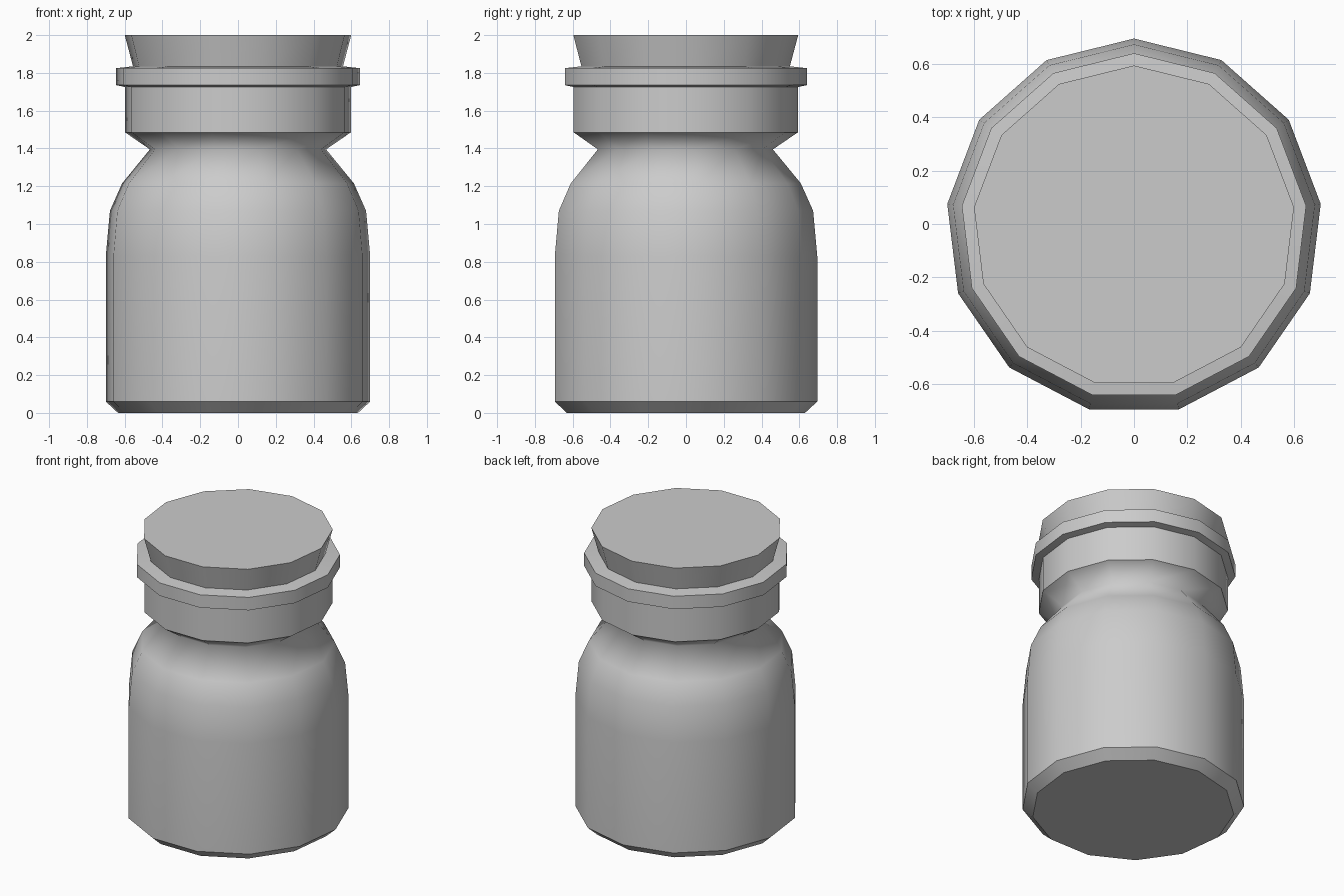
import bpy, bmesh, math

cube = bpy.data.objects.get("Cube")
if cube:
    bpy.data.objects.remove(cube, do_unlink=True)

SIDES = 13
CENTRE_Y = -0.01

grey = bpy.data.materials.new("plain grey")
grey.use_nodes = True
colour = (0.6, 0.6, 0.6, 1)
grey.diffuse_color = colour
grey.node_tree.nodes["Principled BSDF"].inputs["Base Color"].default_value = colour


def lathe(name, profile, sharp, cap_bottom=False, cap_top=False):
    """Turn a (radius, height) profile; rings listed in sharp keep a hard edge."""
    bm = bmesh.new()
    rings = []
    for radius, z in profile:
        ring = []
        for i in range(SIDES):
            a = math.pi / 2 + math.tau * i / SIDES
            ring.append(bm.verts.new((radius * math.cos(a), radius * math.sin(a), z)))
        rings.append(ring)
    for low, high in zip(rings, rings[1:]):
        for i in range(SIDES):
            j = (i + 1) % SIDES
            bm.faces.new((low[i], low[j], high[j], high[i]))
    if cap_bottom:
        bm.faces.new(rings[0][::-1])
    if cap_top:
        bm.faces.new(rings[-1])
    for face in bm.faces:
        face.smooth = True
    for k in sharp:
        for i in range(SIDES):
            bm.edges.get((rings[k][i], rings[k][(i + 1) % SIDES])).smooth = False
    mesh = bpy.data.meshes.new(name)
    bm.to_mesh(mesh)
    bm.free()
    mesh.materials.append(grey)
    obj = bpy.data.objects.new(name, mesh)
    obj.location.y = CENTRE_Y
    bpy.context.collection.objects.link(obj)
    return obj


# Jar body with chamfered foot, rounded shoulder, pinched neck and collar
lathe("jar_body",
      [(0.64, 0), (0.705, 0.06), (0.705, 0.83), (0.683, 1.07), (0.618, 1.215),
       (0.47, 1.395), (0.602, 1.485), (0.602, 1.725)],
      sharp=(0, 1, 6), cap_bottom=True)

# Projecting rim around the mouth
lathe("rim",
      [(0.602, 1.725), (0.65, 1.735), (0.65, 1.825), (0.56, 1.835)],
      sharp=(1, 2))

# Stopper that widens to a flat top
lathe("stopper", [(0.56, 1.835), (0.604, 2.0)], sharp=(1,), cap_top=True)
